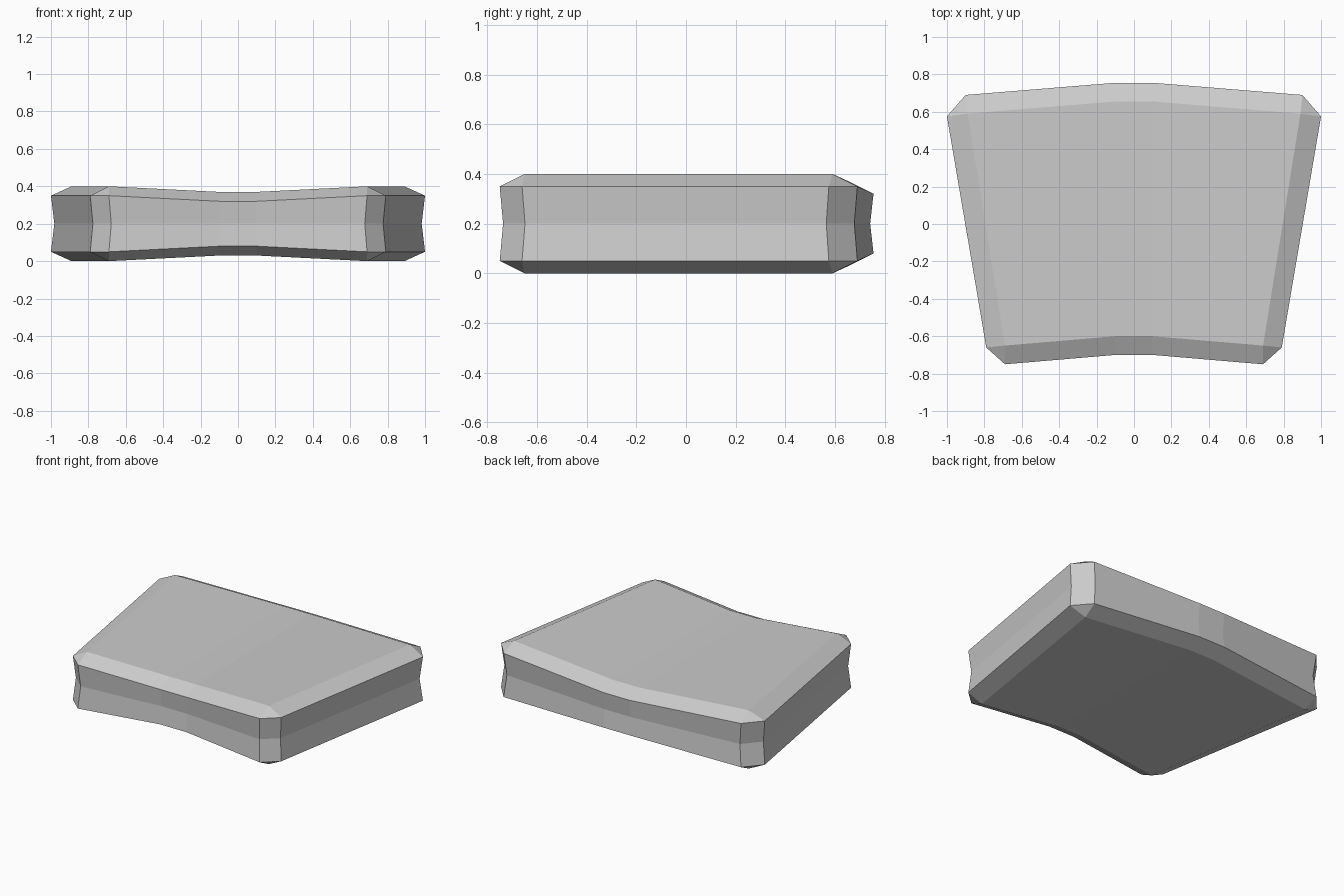
import bpy
import bmesh

cube = bpy.data.objects.get("Cube")
if cube:
    bpy.data.objects.remove(cube, do_unlink=True)

fabric = bpy.data.materials.new("light grey fabric")
fabric.use_nodes = True
grey = (0.6, 0.6, 0.6, 1)
fabric.diffuse_color = grey
fabric.node_tree.nodes["Principled BSDF"].inputs["Base Color"].default_value = grey

MID = 0.2
# Half outlines from front centre to back centre: x, y
rim = [(0.1, -0.70), (0.69, -0.75), (0.79, -0.66), (1.0, 0.575), (0.9, 0.69), (0.1, 0.755)]
panel = [(0.1, -0.60), (0.69, -0.65), (0.69, -0.65), (0.89, 0.59), (0.89, 0.59), (0.1, 0.655)]
waist = [(x * 0.982, y * 0.982) for x, y in rim]

bm = bmesh.new()


def ring(half, height, side):
    """Mirrored loop, pinched towards the waist along the centre."""
    full = half + [(-x, y) for x, y in reversed(half)]
    verts = []
    for x, y in full:
        pinch = 0.03 if height and abs(x) < 0.2 else 0
        verts.append(bm.verts.new((x, y, MID + side * (height - pinch))))
    return verts


rings = [ring(panel, 0.2, -1), ring(rim, 0.15, -1), ring(waist, 0, 1),
         ring(rim, 0.15, 1), ring(panel, 0.2, 1)]

# Walls and bevels
for low, high in zip(rings, rings[1:]):
    for i in range(len(low)):
        j = (i + 1) % len(low)
        bm.faces.new((low[i], low[j], high[j], high[i]))

# Top and bottom panels: two wings and a narrow centre strip
for loop in (rings[0], rings[-1]):
    for ids in ((0, 1, 3, 5), (0, 5, 6, 11), (6, 8, 10, 11)):
        bm.faces.new([loop[i] for i in ids])

# Join the doubled panel corners
bmesh.ops.remove_doubles(bm, verts=bm.verts[:], dist=0.0001)
bmesh.ops.recalc_face_normals(bm, faces=bm.faces[:])

mesh = bpy.data.meshes.new("seat_cushion")
bm.to_mesh(mesh)
bm.free()
mesh.materials.append(fabric)
cushion = bpy.data.objects.new("seat_cushion", mesh)
bpy.context.collection.objects.link(cushion)
